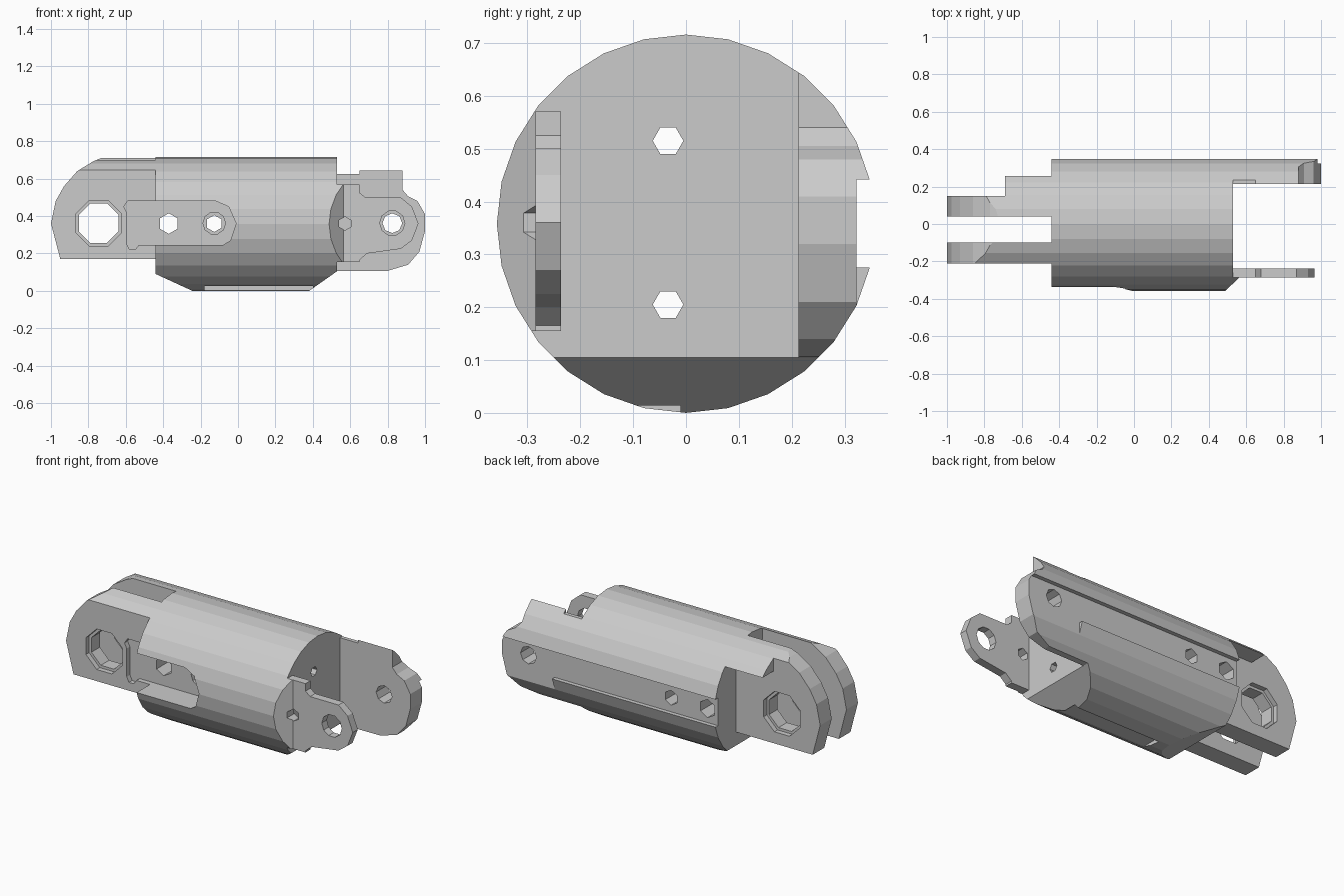
import bpy, bmesh, math
from mathutils import Vector


def prism(name, profile, axis, a, b):
    """Extrude a 2D profile along an axis: x uses (y,z), y uses (x,z), z uses (x,y)."""
    place = {'x': lambda p, q, t: (t, p, q),
             'y': lambda p, q, t: (p, t, q),
             'z': lambda p, q, t: (p, q, t)}[axis]
    bm = bmesh.new()
    face = bm.faces.new([bm.verts.new(place(p, q, a)) for p, q in profile])
    ext = bmesh.ops.extrude_face_region(bm, geom=[face])
    offset = Vector(place(0, 0, b - a))
    bmesh.ops.translate(bm, vec=offset,
                        verts=[v for v in ext['geom'] if isinstance(v, bmesh.types.BMVert)])
    bmesh.ops.recalc_face_normals(bm, faces=bm.faces)
    mesh = bpy.data.meshes.new(name)
    bm.to_mesh(mesh)
    bm.free()
    obj = bpy.data.objects.new(name, mesh)
    bpy.context.collection.objects.link(obj)
    return obj


def ngon(cx, cy, r, n, turn=0.0):
    return [(cx + r * math.cos(turn + math.tau * i / n),
             cy + r * math.sin(turn + math.tau * i / n)) for i in range(n)]


def combine(target, cutter, operation='DIFFERENCE'):
    cutter.hide_render = True
    mod = target.modifiers.new("cut", 'BOOLEAN')
    mod.operation = operation
    mod.solver = 'EXACT'
    mod.object = cutter
    bpy.context.view_layer.objects.active = target
    bpy.ops.object.modifier_apply(modifier=mod.name)
    bpy.data.objects.remove(cutter)


def cut(profile, axis, a, b):
    combine(body, prism("cutter", profile, axis, a, b))


def cut_box(x0, x1, y0, y1, z0, z1):
    cut([(x0, z0), (x1, z0), (x1, z1), (x0, z1)], 'y', y0, y1)


# Round barrel trimmed to the side outline
body = prism("link_body", ngon(0, 0.358, 0.358, 28, math.pi / 2), 'x', -1.1, 1.1)
outline = [(-0.95, 0.17), (-1.0, 0.36), (-0.975, 0.48), (-0.93, 0.56), (-0.86, 0.64),
           (-0.77, 0.695), (-0.68, 0.73), (0.53, 0.73), (0.53, 0.625), (0.65, 0.625),
           (0.65, 0.68), (0.88, 0.68), (0.88, 0.54), (0.91, 0.505), (0.96, 0.48),
           (1.0, 0.41), (1.0, 0.32), (0.97, 0.21), (0.91, 0.14), (0.8, 0.107),
           (0.53, 0.105), (0.366, -0.01), (-0.222, -0.01), (-0.44, 0.09), (-0.44, 0.17)]
combine(body, prism("outline", outline, 'y', -0.6, 0.6), 'INTERSECT')

# Fork fingers on the left end
cut_box(-1.2, -0.44, -0.10, 0.04, -0.1, 0.9)
cut_box(-1.2, -0.44, -0.6, -0.21, -0.1, 0.9)
cut_box(-1.2, -0.69, 0.15, 0.6, -0.1, 0.9)
cut_box(-0.70, -0.44, 0.15, 0.6, -0.1, 0.605)

# Gap on the right end, then the thin front lug
cut_box(0.53, 1.2, -0.237, 0.213, -0.1, 0.9)
lug = [(0.53, 0.9), (0.53, 0.57), (0.65, 0.57), (0.65, 0.525), (0.68, 0.50), (0.87, 0.50),
       (0.93, 0.45), (0.965, 0.36), (0.93, 0.27), (0.87, 0.225), (0.69, 0.20),
       (0.65, 0.165), (0.65, 0.155), (0.53, 0.155), (0.53, -0.1), (1.2, -0.1), (1.2, 0.9)]
cut(lug, 'y', -0.6, 0.0)
cut([(0.41, -0.43), (0.565, -0.285), (1.2, -0.285), (1.2, -0.6), (0.41, -0.6)], 'z', -0.1, 0.9)

# Rear side channel, open below near the tip
cut_box(-1.2, 1.2, 0.323, 0.6, 0.275, 0.442)
cut_box(0.65, 1.2, 0.323, 0.6, -0.1, 0.28)

# Front round-ended recess and shallow slot underneath
recess = [(-0.61, 0.45), (-0.59, 0.48), (-0.12, 0.48), (-0.05, 0.45), (-0.01, 0.36),
          (-0.04, 0.27), (-0.08, 0.245), (-0.53, 0.245), (-0.55, 0.22), (-0.58, 0.22),
          (-0.595, 0.25), (-0.595, 0.42)]
cut(recess, 'y', -0.6, -0.18)
cut_box(-0.18, 0.40, -0.14, -0.01, -0.1, 0.027)

# Hinge bores with stepped mouths in the fingers
cut(ngon(-0.745, 0.362, 0.115, 8, math.pi / 8), 'y', -0.6, 0.6)
for a, b in ((-0.6, -0.18), (0.12, 0.6)):
    cut(ngon(-0.745, 0.362, 0.132, 8, math.pi / 8), 'y', a, b)

# Cross holes
for x in (-0.37, -0.127):
    cut(ngon(x, 0.36, 0.055 if x < -0.2 else 0.045, 6, math.pi / 6), 'y', -0.6, 0.6)
cut(ngon(-0.127, 0.362, 0.06, 10), 'y', -0.6, -0.14)
cut(ngon(0.825, 0.362, 0.067, 10), 'y', -0.6, 0.0)
cut(ngon(0.825, 0.362, 0.053, 8), 'y', 0.0, 0.6)
cut(ngon(0.572, 0.36, 0.036, 6, math.pi / 6), 'y', -0.6, 0.0)

# Lengthwise wire holes
for z in (0.515, 0.205):
    cut(ngon(-0.034, z, 0.029, 6), 'x', -1.2, 1.2)
